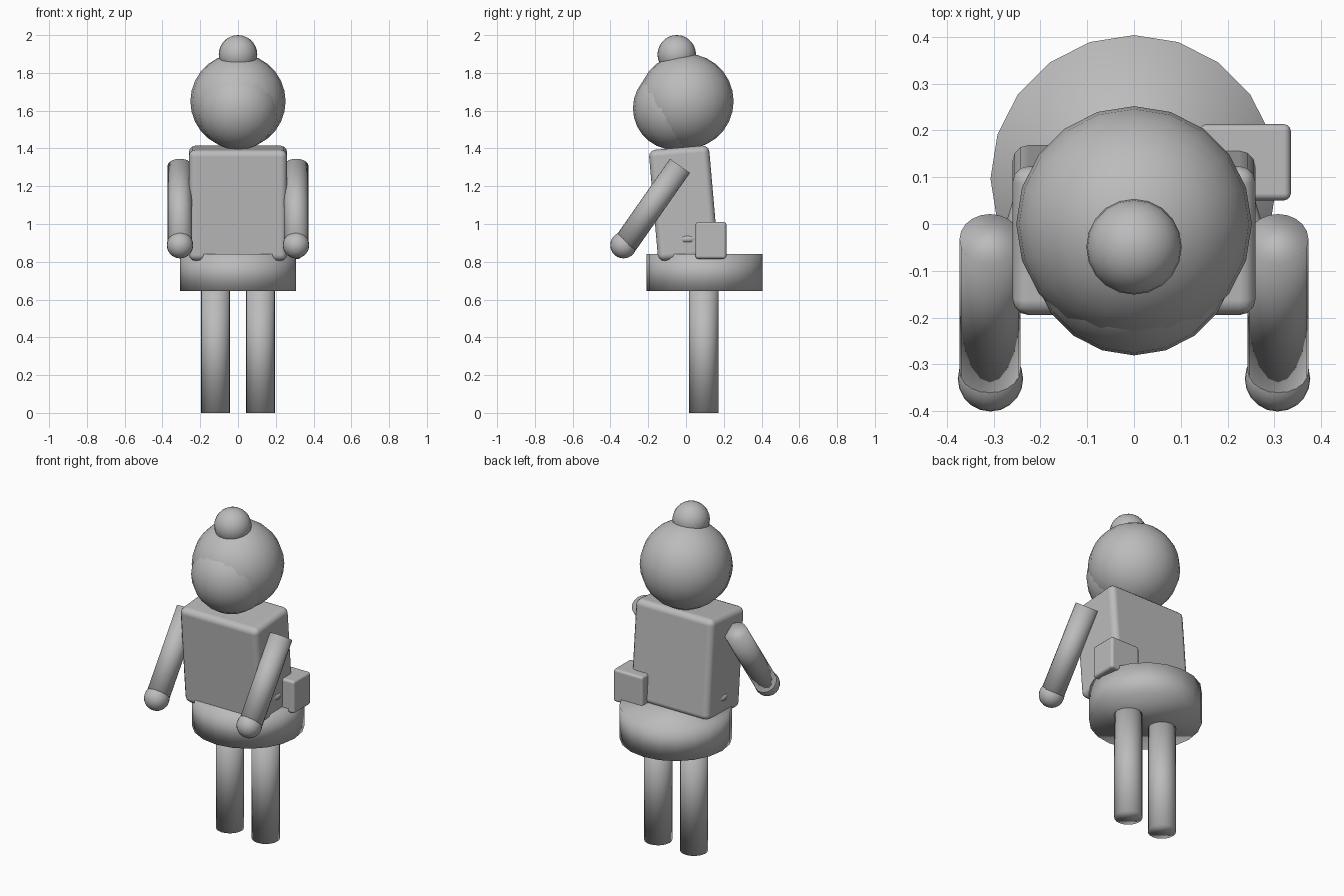
import bpy, math

if "Cube" in bpy.data.objects:
    bpy.data.objects.remove(bpy.data.objects["Cube"])

grey = bpy.data.materials.new("plain_grey")
grey.diffuse_color = (0.5, 0.5, 0.5, 1)
grey.use_nodes = True
grey.node_tree.nodes["Principled BSDF"].inputs["Base Color"].default_value = grey.diffuse_color
SIDES = 20


def finish(name):
    ob = bpy.context.object
    ob.name = name
    ob.data.materials.append(grey)
    bpy.ops.object.shade_smooth()
    return ob


def ball(name, loc, r):
    bpy.ops.mesh.primitive_uv_sphere_add(segments=SIDES, ring_count=14, radius=r, location=loc)
    return finish(name)


def rod(name, loc, r, length, tilt=0):
    bpy.ops.mesh.primitive_cylinder_add(vertices=SIDES, radius=r, depth=length, location=loc,
                                        rotation=(math.radians(tilt), 0, 0))
    return finish(name)


def soft_box(name, loc, size, bevel, tilt=0):
    bpy.ops.mesh.primitive_cube_add(size=1, location=loc)
    ob = bpy.context.object
    ob.scale = size
    bpy.ops.object.transform_apply(location=False, rotation=False, scale=True)
    ob.rotation_euler.x = math.radians(tilt)
    mod = ob.modifiers.new("rounded_edges", 'BEVEL')
    mod.width = bevel
    mod.segments = 3
    mod.harden_normals = True
    return finish(name)


# Head: face ball pushed forward out of the hair ball, bun on top
ball("hair", (0, 0, 1.65), 0.252)
ball("face", (0, -0.061, 1.613), 0.22)
ball("hair_bun", (0, -0.049, 1.898), 0.102)

# Forward-leaning torso
soft_box("torso", (0, -0.013, 1.11), (0.52, 0.32, 0.59), 0.035, tilt=5)

# Narrow belt, showing only at the torso sides
bpy.ops.mesh.primitive_torus_add(major_segments=SIDES, minor_segments=8, major_radius=0.252,
                                 minor_radius=0.02, location=(0, 0.008, 0.92))
bpy.context.object.scale.y = 0.52
finish("belt")

# Short round skirt and hip pouch
rod("skirt", (0, 0.097, 0.743), 0.307, 0.195)
soft_box("pouch", (0.238, 0.132, 0.913), (0.195, 0.163, 0.195), 0.015)

# Mirrored limbs
LEAN = math.radians(35)
SHOULDER_Y, SHOULDER_Z, ARM = -0.032, 1.308, 0.5
for side, s in (("left", -1), ("right", 1)):
    rod(side + "_leg", (s * 0.119, 0.094, 0.335), 0.077, 0.67)
    arm_mid = (s * 0.308, SHOULDER_Y - math.sin(LEAN) * ARM / 2,
               SHOULDER_Z - math.cos(LEAN) * ARM / 2)
    rod(side + "_arm", arm_mid, 0.065, ARM, tilt=-35)
    ball(side + "_hand", (s * 0.307, -0.331, 0.888), 0.07)
